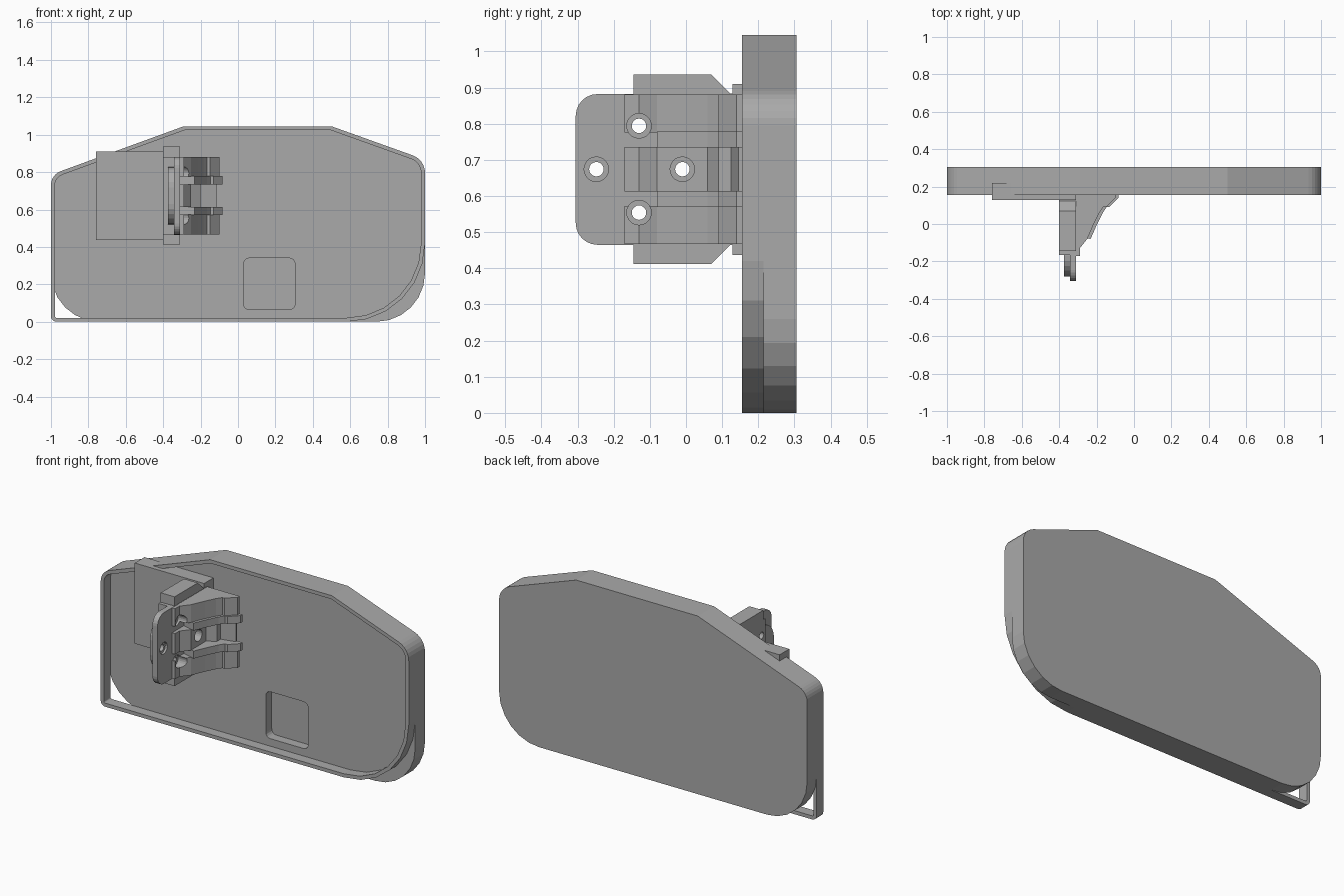
import bpy, bmesh, math
from mathutils import Vector

if "Cube" in bpy.data.objects:
    bpy.data.objects.remove(bpy.data.objects["Cube"])

grey = bpy.data.materials.new("plain grey")
grey.use_nodes = True
grey.diffuse_color = (0.4, 0.4, 0.4, 1)
grey.node_tree.nodes["Principled BSDF"].inputs["Base Color"].default_value = (0.4, 0.4, 0.4, 1)


def rounded(corners, steps=6):
    """Outline from (a, b, radius) corners, with each corner filleted."""
    out = []
    for i, (a, b, r) in enumerate(corners):
        p = Vector((a, b))
        if r == 0:
            out.append(p)
            continue
        u = (Vector(corners[i - 1][:2]) - p).normalized()
        v = (Vector(corners[(i + 1) % len(corners)][:2]) - p).normalized()
        half = u.angle(v) / 2
        c = p + (u + v).normalized() * r / math.sin(half)
        start, end = p + u * r / math.tan(half) - c, p + v * r / math.tan(half) - c
        sweep = start.angle_signed(end)
        a0 = math.atan2(start.y, start.x)
        for k in range(steps + 1):
            t = a0 - sweep * k / steps
            out.append(c + Vector((math.cos(t), math.sin(t))) * r)
    return out


def inset(corners, t):
    """Move every edge of a counter-clockwise outline inward by t."""
    out = []
    n = len(corners)
    for i, (a, b, r) in enumerate(corners):
        p = Vector((a, b))
        d1 = (p - Vector(corners[i - 1][:2])).normalized()
        d2 = (Vector(corners[(i + 1) % n][:2]) - p).normalized()
        n1, n2 = Vector((-d1.y, d1.x)), Vector((-d2.y, d2.x))
        q = p + (n1 + n2) * t / (1 + n1.dot(n2))
        out.append((q.x, q.y, max(r - t, 0)))
    return out


AXES = {"x": lambda p, d: (d, p[0], p[1]),
        "y": lambda p, d: (p[0], d, p[1]),
        "z": lambda p, d: (p[0], p[1], d)}


def prism(name, axis, outline, lo, hi, hole=None, helper=False):
    """Extrude an outline along an axis, optionally as a ring around a hole."""
    bm = bmesh.new()
    place = AXES[axis]
    ring = lambda pts, d: [bm.verts.new(place(p, d)) for p in pts]

    def bridge(a, b):
        for i in range(len(a)):
            j = (i + 1) % len(a)
            bm.faces.new((a[i], a[j], b[j], b[i]))

    low, high = ring(outline, lo), ring(outline, hi)
    bridge(low, high)
    if hole:
        low_in, high_in = ring(hole, lo), ring(hole, hi)
        bridge(low_in, high_in)
        bridge(low, low_in)
        bridge(high, high_in)
    else:
        bm.faces.new(low)
        bm.faces.new(high)
    bmesh.ops.recalc_face_normals(bm, faces=bm.faces)
    mesh = bpy.data.meshes.new(name)
    bm.to_mesh(mesh)
    bm.free()
    mesh.materials.append(grey)
    obj = bpy.data.objects.new(name, mesh)
    bpy.context.collection.objects.link(obj)
    if helper:
        obj.hide_render = True
        obj.hide_viewport = True
        obj.display_type = 'WIRE'
    return obj


def rect(a0, a1, b0, b1, r=0):
    return rounded([(a0, b0, r), (a1, b0, r), (a1, b1, r), (a0, b1, r)], 4)


def cut(obj, cutter):
    mod = obj.modifiers.new("cut", 'BOOLEAN')
    mod.operation = 'DIFFERENCE'
    mod.solver = 'EXACT'
    mod.object = cutter


# Panel body and its raised front rim share the same upper outline
upper = [(1, 0.866, 0.1), (0.5, 1.045, 0), (-0.29, 1.045, 0), (-1, 0.786, 0.08)]
body_outline = [(-1, 0, 0.26), (1, 0, 0.26)] + upper
rim_outline = [(-1, 0, 0.03), (1, 0, 0.42)] + upper
panel = prism("panel_body", "y", rounded(body_outline), 0.215, 0.305)
prism("panel_rim", "y", rounded(rim_outline), 0.155, 0.217,
      hole=rounded(inset(rim_outline, 0.021)))

# Square recess in the panel floor
cut(panel, prism("recess_cutter", "y", rect(0.03, 0.305, 0.065, 0.34, 0.03), 0.15, 0.27, helper=True))

# Mounting plate against the panel
prism("mounting_plate", "y", rect(-0.76, -0.31, 0.437, 0.91), 0.128, 0.218)

# Hinge flange with chamfered ears, mirrored about the hinge mid height
MID = 0.674
half = [(-0.165, 0.207), (-0.145, 0.207), (-0.145, 0.262), (0.07, 0.262), (0.122, 0.21), (0.155, 0.21)]
ears = [(y, MID - h) for y, h in half] + [(y, MID + h) for y, h in reversed(half)]
hinge = [prism("hinge_flange", "x", ears, -0.4, -0.325)]
hinge.append(prism("ear_facing", "x", [p for p in ears if p[0] > -0.16], -0.33, -0.31))

# Hinge leaf with rounded free corners, and a rounded backing pad
hinge.append(prism("hinge_leaf", "x", rounded(
    [(-0.305, 0.465, 0.06), (0.16, 0.465, 0), (0.16, 0.882, 0), (-0.305, 0.882, 0.06)]), -0.342, -0.309))
hinge.append(prism("backing_pad", "x", rounded(
    [(-0.28, 0.52, 0.11), (-0.16, 0.52, 0), (-0.16, 0.828, 0), (-0.28, 0.828, 0.11)]), -0.375, -0.341))

# Stepped hinge wedge: outer cheeks, raised rails and a sunken centre
slope = [(-0.29, -0.17), (-0.29, -0.13), (-0.25, -0.08), (-0.215, 0), (-0.185, 0.06),
         (-0.165, 0.09), (-0.15, 0.09), (-0.10, 0.14), (-0.10, 0.157)]
cheek = [(-0.315, 0.157), (-0.315, -0.17)] + slope
rail = [(-0.315, 0.157), (-0.315, -0.06)] + [(x + 0.018, y) for x, y in slope[2:]]
centre = [(-0.315, 0.157), (-0.315, -0.17)] + slope[:3] + [
    (-0.25, 0.06), (-0.2, 0.09), (-0.2, 0.125), (-0.115, 0.145), (-0.115, 0.157)]
for side, s in (("lower", -1), ("upper", 1)):
    for name, profile, h0, h1 in (("cheek", cheek, 0.102, 0.207), ("rail", rail, 0.06, 0.104)):
        lo, hi = sorted((MID + s * h0, MID + s * h1))
        hinge.append(prism(side + "_" + name, "z", profile, lo, hi))
hinge.append(prism("hinge_centre", "z", centre, MID - 0.061, MID + 0.061))


# Screw holes with countersinks
def circle(y, z, r, n=20):
    return [(y + r * math.cos(math.tau * k / n), z + r * math.sin(math.tau * k / n)) for k in range(n)]


for i, (y, h) in enumerate([(-0.13, 0.12), (-0.13, -0.12), (-0.248, 0), (-0.01, 0)]):
    hole = prism(f"screw_hole_{i}", "x", circle(y, MID + h, 0.02), -0.5, 0, helper=True)
    sink = prism(f"countersink_{i}", "x", circle(y, MID + h, 0.034), -0.322, 0, helper=True)
    for part in hinge:
        cut(part, hole)
        cut(part, sink)
